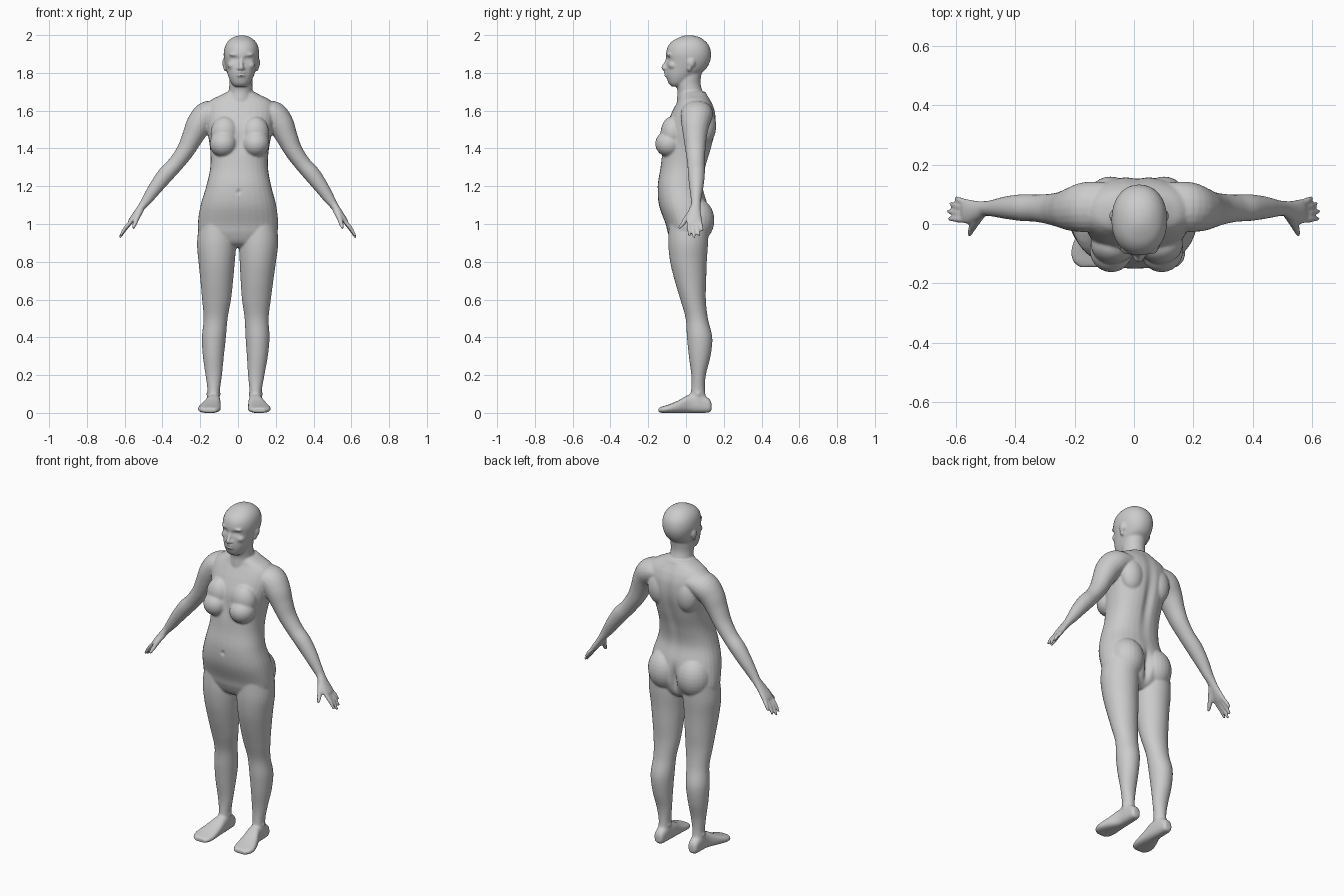
import bpy, bmesh
from math import sin, cos, pi, exp, copysign
from mathutils import Vector, Matrix

bm = bmesh.new()
SEG = 32


def spline(rows, steps=5):
    """Catmull-Rom interpolation of rows of numbers."""
    out = []
    for i in range(len(rows) - 1):
        p0, p1, p2, p3 = (rows[max(i - 1, 0)], rows[i], rows[i + 1], rows[min(i + 2, len(rows) - 1)])
        for k in range(steps):
            t = k / steps
            out.append([0.5 * (2 * b + (c - a) * t + (2 * a - 5 * b + 4 * c - d) * t * t
                               + (3 * b - a - 3 * c + d) * t ** 3)
                        for a, b, c, d in zip(p0, p1, p2, p3)])
    out.append(list(rows[-1]))
    return out


def skin(rings):
    vs = [[bm.verts.new(p) for p in r] for r in rings]
    n = len(vs[0])
    for a, b in zip(vs, vs[1:]):
        for i in range(n):
            bm.faces.new((a[i], a[(i + 1) % n], b[(i + 1) % n], b[i]))
    bm.faces.new(vs[0])
    bm.faces.new(vs[-1])


def loft(rows, axis='z', side=1, n=2.0):
    """rows: position, x min, x max, then y (or z) min and max."""
    rings = []
    for t, x0, x1, b0, b1 in spline(rows):
        ring = []
        for i in range(SEG):
            a = 2 * pi * i / SEG
            c, s = (copysign(abs(f) ** (2 / n), f) for f in (cos(a), sin(a)))
            x = side * ((x0 + x1) / 2 + (x1 - x0) / 2 * c)
            b = (b0 + b1) / 2 + (b1 - b0) / 2 * s
            ring.append((x, b, t) if axis == 'z' else (x, t, b))
        rings.append(ring)
    skin(rings)


def tube(rows, side=1, steps=5):
    """rows: x, y, z, radius along y, radius across."""
    pts = spline(rows, steps)
    rings = []
    for i, p in enumerate(pts):
        tan = (Vector(pts[min(i + 1, len(pts) - 1)][:3]) - Vector(pts[max(i - 1, 0)][:3])).normalized()
        w = tan.cross(Vector((0, 1, 0))).normalized()
        u = w.cross(tan)
        ring = []
        for k in range(20):
            a = 2 * pi * k / 20
            q = Vector(p[:3]) + u * p[3] * cos(a) + w * p[4] * sin(a)
            ring.append((q.x * side, q.y, q.z))
        rings.append(ring)
    skin(rings)


def blob(c, r):
    bmesh.ops.create_uvsphere(bm, u_segments=24, v_segments=16, radius=1,
                              matrix=Matrix.Translation(c) @ Matrix.Diagonal((*r, 1)))


def sym(rows):
    return [(z, -h, h, a, b) for z, h, a, b in rows]


# torso
loft(sym([(.875, .06, -.03, .06), (.90, .17, -.07, .09), (.95, .205, -.095, .115), (1.0, .213, -.108, .125),
          (1.1, .2, -.143, .115), (1.2, .172, -.15, .09), (1.3, .153, -.135, .105), (1.4, .156, -.125, .135),
          (1.5, .174, -.112, .157), (1.58, .185, -.08, .157), (1.63, .178, -.055, .143),
          (1.66, .15, -.04, .127), (1.68, .11, -.035, .115), (1.70, .072, -.03, .105)]), n=2.3)
# neck
loft(sym([(1.6, .075, -.05, .12), (1.66, .072, -.048, .115), (1.70, .064, -.045, .09),
          (1.74, .061, -.052, .078), (1.78, .062, -.05, .08), (1.83, .06, -.04, .09)]))
# head
loft(sym([(1.728, .03, -.075, -.03), (1.742, .047, -.09, .0), (1.765, .06, -.1, .03), (1.79, .07, -.107, .065),
          (1.82, .079, -.108, .105), (1.86, .089, -.103, .127), (1.90, .094, -.106, .133),
          (1.94, .088, -.096, .124), (1.97, .07, -.07, .1), (1.99, .042, -.03, .068),
          (1.999, .012, .0, .03)]), n=2.15)
# nose, lips, chin
tube([(0, -.094, 1.885, .009, .009), (0, -.106, 1.855, .009, .009), (0, -.12, 1.828, .011, .013),
      (0, -.108, 1.818, .008, .01)])
blob((0, -.107, 1.801), (.023, .012, .006))
blob((0, -.105, 1.787), (.021, .012, .007))
blob((0, -.078, 1.752), (.024, .016, .016))

for s in (1, -1):
    # nostril, brow, cheek, ear
    blob((s * .013, -.109, 1.823), (.009, .011, .008))
    blob((s * .036, -.087, 1.897), (.03, .016, .009))
    blob((s * .045, -.068, 1.84), (.028, .026, .022))
    blob((s * .088, .027, 1.853), (.012, .021, .027))
    blob((s * .084, .018, 1.828), (.01, .013, .02))
    # breast, buttock, shoulder blade
    blob((s * .085, -.088, 1.425), (.073, .075, .07))
    blob((s * .08, -.07, 1.48), (.075, .065, .09))
    blob((s * .095, .05, 1.02), (.098, .1, .12))
    blob((s * .09, .10, 1.52), (.07, .06, .1))
    # leg
    loft([(1.0, .02, .205, -.09, .12), (.9, .008, .215, -.094, .117), (.8, .013, .205, -.084, .11),
          (.7, .02, .193, -.06, .107), (.6, .029, .182, -.03, .105), (.5, .045, .172, -.002, .116),
          (.4, .052, .179, .005, .139), (.3, .061, .172, .015, .13), (.2, .069, .156, .028, .105),
          (.12, .078, .144, .027, .1), (.06, .078, .146, .015, .11), (.02, .08, .14, .02, .11)], side=s)
    # foot and ankle bones
    loft([(.135, .095, .128, .015, .05), (.122, .083, .14, .002, .075), (.075, .077, .145, 0, .10),
          (.02, .074, .15, 0, .098), (-.04, .072, .176, 0, .066), (-.09, .072, .192, 0, .045),
          (-.125, .08, .186, 0, .034), (-.145, .095, .165, .003, .026)], axis='y', side=s, n=2.6)
    blob((s * .112, .065, .1), (.039, .02, .022))
    # arm and palm
    tube([(.10, .06, 1.60, .08, .05), (.17, .057, 1.58, .085, .072), (.215, .05, 1.53, .075, .069),
          (.25, .048, 1.46, .062, .057), (.285, .05, 1.39, .053, .048), (.335, .053, 1.32, .046, .043),
          (.385, .055, 1.265, .045, .044), (.435, .055, 1.20, .038, .038), (.48, .053, 1.135, .028, .029),
          (.505, .052, 1.10, .026, .022), (.53, .045, 1.065, .034, .019), (.563, .042, 1.02, .042, .016),
          (.575, .042, 1.004, .037, .011)], side=s)
    # fingers
    for (bx, by, bz), (tx, ty, tz) in (((.56, .071, 1.02), (.6, .088, .963)),
                                       ((.566, .053, 1.012), (.617, .069, .938)),
                                       ((.568, .034, 1.01), (.625, .043, .926)),
                                       ((.566, .014, 1.015), (.622, .018, .937))):
        tube([(bx - .012, by, bz + .02, .011, .011), (bx, by, bz, .011, .011),
              ((bx + tx) / 2 + .004, (by + ty) / 2, (bz + tz) / 2, .0105, .0105),
              (tx, ty, tz, .007, .007)], s)
    # thumb
    tube([(.515, .035, 1.075, .014, .017), (.535, .006, 1.035, .015, .015), (.547, -.018, 1.0, .011, .012),
          (.555, -.038, .977, .007, .008)], s)

bmesh.ops.recalc_face_normals(bm, faces=bm.faces)
mesh = bpy.data.meshes.new("body")
bm.to_mesh(mesh)
bm.free()
body = bpy.data.objects.new("body", mesh)
bpy.context.collection.objects.link(body)
bpy.context.view_layer.objects.active = body
body.select_set(True)

# fuse the parts into one skin
rm = body.modifiers.new("fuse", 'REMESH')
rm.mode = 'VOXEL'
rm.voxel_size = 0.0058
sm = body.modifiers.new("soften", 'SMOOTH')
sm.factor = 0.5
sm.iterations = 5
for name in ("fuse", "soften"):
    bpy.ops.object.modifier_apply(modifier=name)

# sculpted dents and bumps: centre, radii, push along y
dents = [((.034, -.095, 1.874), (.018, .04, .012), .011), ((.034, -.09, 1.873), (.009, .04, .006), -.005),
         ((0, -.115, 1.794), (.022, .02, .005), .004), ((0, .13, 1.40), (.025, .06, .2), -.014),
         ((0, .13, .99), (.018, .08, .07), -.03), ((0, -.15, 1.17), (.01, .03, .012), .008),
         ((0, -.14, 1.44), (.022, .06, .07), .008)]
for v in body.data.vertices:
    x, y, z = abs(v.co.x), v.co.y, v.co.z
    for c, r, push in dents:
        d = ((x - c[0]) / r[0]) ** 2 + ((y - c[1]) / r[1]) ** 2 + ((z - c[2]) / r[2]) ** 2
        if d < 6:
            v.co.y += push * exp(-d)
    # slight sideways lean of the stance
    v.co.x += 0.02 * (z - 1)
    v.co.z = max(z, 0)

bpy.ops.object.shade_smooth()
